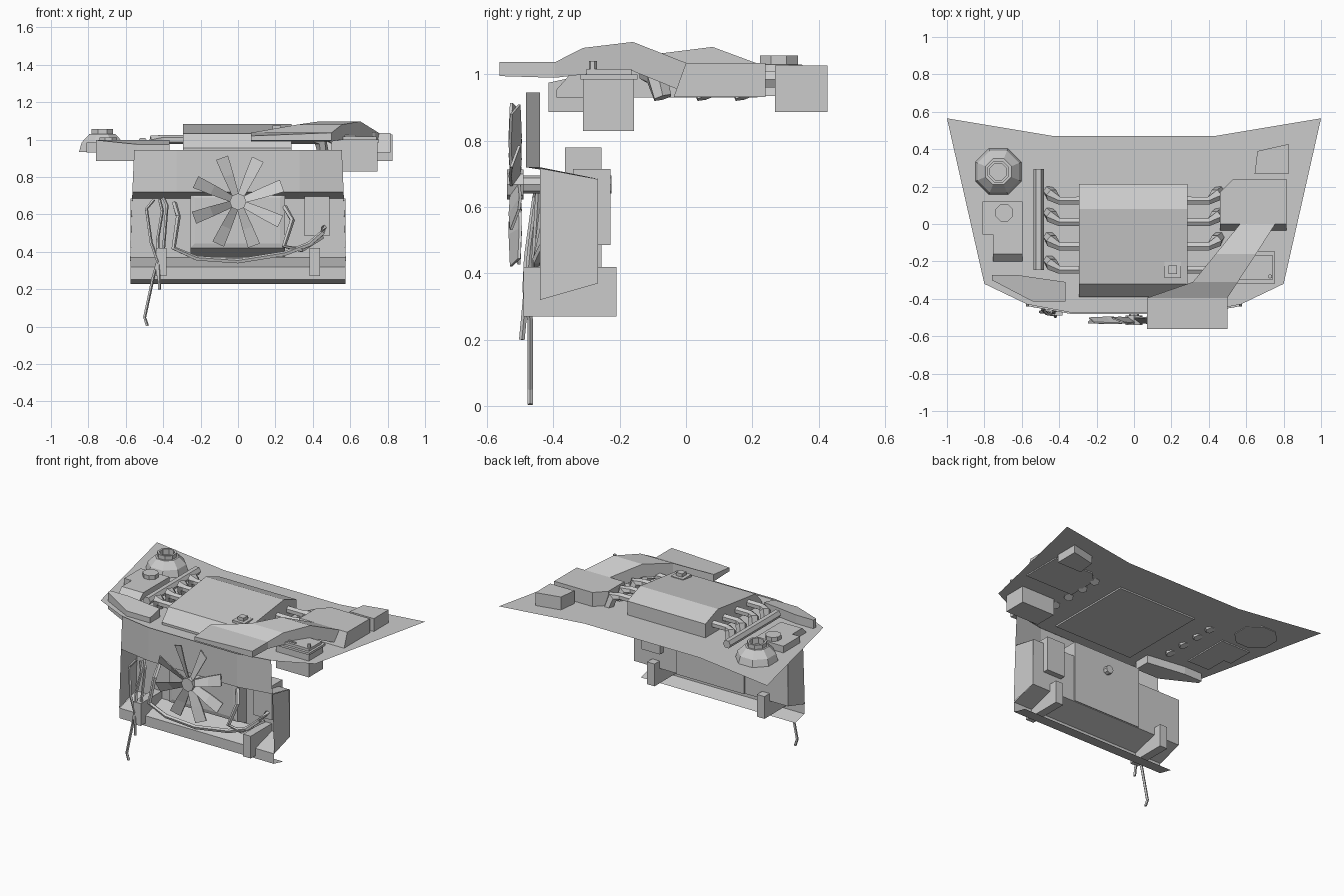
import bpy, math
from mathutils import Vector, Matrix

if "Cube" in bpy.data.objects:
    bpy.data.objects.remove(bpy.data.objects["Cube"])


def mesh(name, verts, faces):
    me = bpy.data.meshes.new(name)
    me.from_pydata([tuple(v) for v in verts], [], faces)
    ob = bpy.data.objects.new(name, me)
    bpy.context.collection.objects.link(ob)
    return ob


def loft(name, rings, caps=True):
    """Skin equal-length closed rings of points."""
    n = len(rings[0])
    verts = [p for r in rings for p in r]
    faces = [(i*n + j, i*n + (j+1) % n, (i+1)*n + (j+1) % n, (i+1)*n + j)
             for i in range(len(rings)-1) for j in range(n)]
    if caps:
        faces += [tuple(reversed(range(n))), tuple(range(len(verts)-n, len(verts)))]
    return mesh(name, verts, faces)


def box(name, x0, x1, y0, y1, z0, z1):
    return prism(name, [(x0, y0), (x1, y0), (x1, y1), (x0, y1)], z0, z1)


def prism(name, outline, z0, z1):
    return loft(name, [[(x, y, z) for x, y in outline] for z in (z0, z1)])


def sheet(name, rows):
    """Open grid surface through rows of points."""
    n = len(rows[0])
    return mesh(name, [p for r in rows for p in r],
                [(i*n+j, i*n+j+1, (i+1)*n+j+1, (i+1)*n+j)
                 for i in range(len(rows)-1) for j in range(n-1)])


def ngon(cx, cy, r, z, n=8, rot=math.pi/8):
    return [(cx + r*math.cos(rot + 2*math.pi*k/n), cy + r*math.sin(rot + 2*math.pi*k/n), z)
            for k in range(n)]


def tube(name, pts, radii, n=5):
    pts = [Vector(p) for p in pts]
    if not isinstance(radii, (list, tuple)):
        radii = [radii]*len(pts)
    rings = []
    for i, p in enumerate(pts):
        d = (pts[min(i+1, len(pts)-1)] - pts[max(i-1, 0)]).normalized()
        ref = Vector((0, 1, 0)) if abs(d.y) < .8 else Vector((0, 0, 1))
        u = d.cross(ref).normalized()
        v = d.cross(u)
        rings.append([p + radii[i]*(u*math.cos(a) + v*math.sin(a))
                      for a in [2*math.pi*k/n for k in range(n)]])
    return loft(name, rings)


# Flat bay deck
half = [(.43, .47), (1, .565), (.8, -.32), (.57, -.43), (.33, -.475)]
outline = half + [(-x, y) for x, y in reversed(half)]
mesh("bay_deck", [(x, y, .94) for x, y in outline], [tuple(range(len(outline)))])

# Front panel: curved upper band, recess and lower lip
sheet("upper_front_band", [[(-w, -.44, z), (-.33, -.482, z), (.33, -.482, z), (w, -.44, z)]
                           for w, z in ((.555, .945), (.565, .72))])
sheet("recess_roof", [[(-.565, -.44, .72), (-.33, -.482, .72), (.33, -.482, .72), (.565, -.44, .72)],
                      [(-.565, -.265, .685), (-.33, -.265, .685), (.33, -.265, .685), (.565, -.265, .685)]])
profile = [(-.265, .685), (-.265, .37), (-.44, .32), (-.44, .252), (-.34, .229)]
sheet("recess_and_lower_lip", [[(-.575, y, z), (.575, y, z)] for y, z in profile])
for s, side in ((-1, "left"), (1, "right")):
    mesh(side + "_recess_wall", [(s*.565, -.44, .717), (s*.565, -.265, .684),
                                 (s*.575, -.265, .37), (s*.578, -.44, .32)], [(0, 1, 2, 3)])
    # Support brackets through the lower panel
    x = s*.41
    box(side + "_bracket", x-.028, x+.028, -.49, -.21, .27, .42)

# Radiator with slanted underside, plus side reservoir
loft("radiator", [[(x, -.365, .42), (x, -.365, .78), (x, -.255, .78), (x, -.255, .37)]
                  for x in (-.255, .25)])
loft("radiator_frame", [[(x0, y, z0), (x1, y, z0), (x1, y, z1), (x0, y, z1)]
                        for x0, x1, z0, z1, y in ((-.255, .25, .42, .71, -.366),
                                                  (-.23, .225, .445, .69, -.372))])
box("coolant_box", .355, .49, -.34, -.228, .485, .715)

# Cooling fan
fz = .668
tube("fan_shaft", [(0, -.50, fz), (0, -.225, fz)], .027, 8)
tube("fan_hub", [(0, -.54, fz), (0, -.49, fz)], .045, 8)
for k in range(8):
    rot = Matrix.Rotation(-math.radians(20 + 45*k), 3, 'Y')
    rings = []
    for r, w, tw in ((.035, .018, .012), (.15, .028, .016), (.25, .034, .012)):
        rings.append([rot @ Vector((r, y, z)) + Vector((0, -.515, fz))
                      for y, z in ((-tw-.004, -w), (tw-.004, w), (tw+.004, w), (-tw+.004, -w))])
    loft("fan_blade", rings)

# Front hoses
tube("drain_hose", [(-.45, -.44, .68), (-.49, -.455, .63), (-.465, -.48, .45), (-.43, -.485, .35),
                    (-.455, -.47, .26), (-.5, -.47, .05), (-.485, -.47, .005)], .009)
tube("overflow_hose", [(-.42, -.44, .68), (-.405, -.45, .62), (-.43, -.47, .47), (-.42, -.495, .2)], .009)
tube("short_hose", [(-.4, -.43, .69), (-.38, -.445, .65), (-.40, -.46, .4), (-.39, -.46, .28)], .009)
tube("lower_hose", [(-.34, -.34, .66), (-.32, -.43, .59), (-.345, -.45, .42), (-.22, -.45, .365),
                    (0, -.45, .35), (.25, -.45, .39), (.38, -.45, .44), (.45, -.42, .50),
                    (.46, -.34, .53)], .014)
tube("upper_hose", [(.25, -.36, .64), (.29, -.42, .57), (.245, -.45, .43), (.34, -.45, .41),
                    (.45, -.36, .48)], .014)

# Engine cover and filler cap
prof = [(-.39, .93), (-.39, .955), (-.32, 1.033), (.08, 1.083), (.215, 1.033), (.215, .93)]
loft("engine_cover", [[(x, y, z) for y, z in prof] for x in (-.295, .287)])
loft("filler_cap", [[(.207 + sx*r, -.245 + sy*r, z) for sx, sy in ((-1, -1), (1, -1), (1, 1), (-1, 1))]
                    for r, z in ((.045, 1.03), (.045, 1.053), (.022, 1.053), (.022, 1.075))])

# Manifold runners, four per side
for s in (-1, 1):
    for y in (.125, .01, -.12, -.245):
        tube("manifold_runner", [(s*.27, y, 1.0), (s*.40, y, 1.0), (s*.44, y+.03, 1.0), (s*.455, y+.05, .93)],
             [.024, .024, .036, .03], 6)

# Side rail
tube("side_rail", [(-.51, -.245, .985), (-.51, .295, .985)], .028, 6)

# Octagonal strut dome with hollow cap
loft("strut_dome", [ngon(-.725, .28, r, z) for r, z in
                    ((.135, .935), (.12, .985), (.075, 1.03), (.062, 1.03), (.062, 1.057),
                     (.048, 1.057), (.048, 1.02))])

# Washer reservoir and its cap
prism("washer_reservoir", [(-.81, -.055), (-.755, -.055), (-.755, -.16), (-.595, -.16),
                           (-.595, .12), (-.81, .12)], .932, .985)
loft("reservoir_nose", [[(x, -.16, .932), (x, -.2, .932), (x, -.2, .945), (x, -.16, .985)]
                        for x in (-.755, -.595)])
loft("reservoir_cap", [ngon(-.693, .06, .05, z) for z in (.98, 1.012)])

# Front left box with sloping top
corners = [(-.76, -.30), (-.54, -.415), (-.365, -.415), (-.365, -.31), (-.63, -.272), (-.76, -.272)]
loft("front_left_box", [[(x, y, .887) for x, y in corners],
                        [(x, y, .975 if y < -.35 else .998) for x, y in corners]])

# Air intake duct: front snorkel rising over to the rear box
secs = [(.07, .5, -.562, 1.02, .995, 1.037), (.07, .5, -.395, 1.037, .99, 1.037),
        (.315, .555, -.31, 1.08, 1.0, 1.08), (.437, .653, -.16, 1.098, 1.01, 1.098),
        (.567, .755, 0, 1.035, .945, 1.035)]
loft("intake_duct", [[(a, y, zb), (b, y, zb), (b, y, zr), (a, y, zl)]
                     for a, b, y, zl, zb, zr in secs])
filt = [(.46, 0), (.815, 0), (.815, .24), (.53, .24), (.46, .17)]
loft("air_filter_box", [[(x, y - (.037 if y == 0 else 0), .932) for x, y in filt],
                        [(x, y, 1.035) for x, y in filt]])

# Battery with raised lid, terminal and clamp
box("battery", .5, .745, -.31, -.157, .83, .99)
box("battery_lid", .49, .755, -.318, -.147, .985, 1.0)
box("battery_top", .51, .74, -.3, -.165, 1.0, 1.017)
loft("battery_terminal", [ngon(.728, -.28, .012, z, 6) for z in (1.01, 1.04)])
box("battery_clamp", .53, .63, -.285, -.275, 1.01, 1.024)

# Rear right control box
prism("rear_control_box", [(.645, .268), (.825, .268), (.825, .427), (.66, .39)], .887, 1.027)
